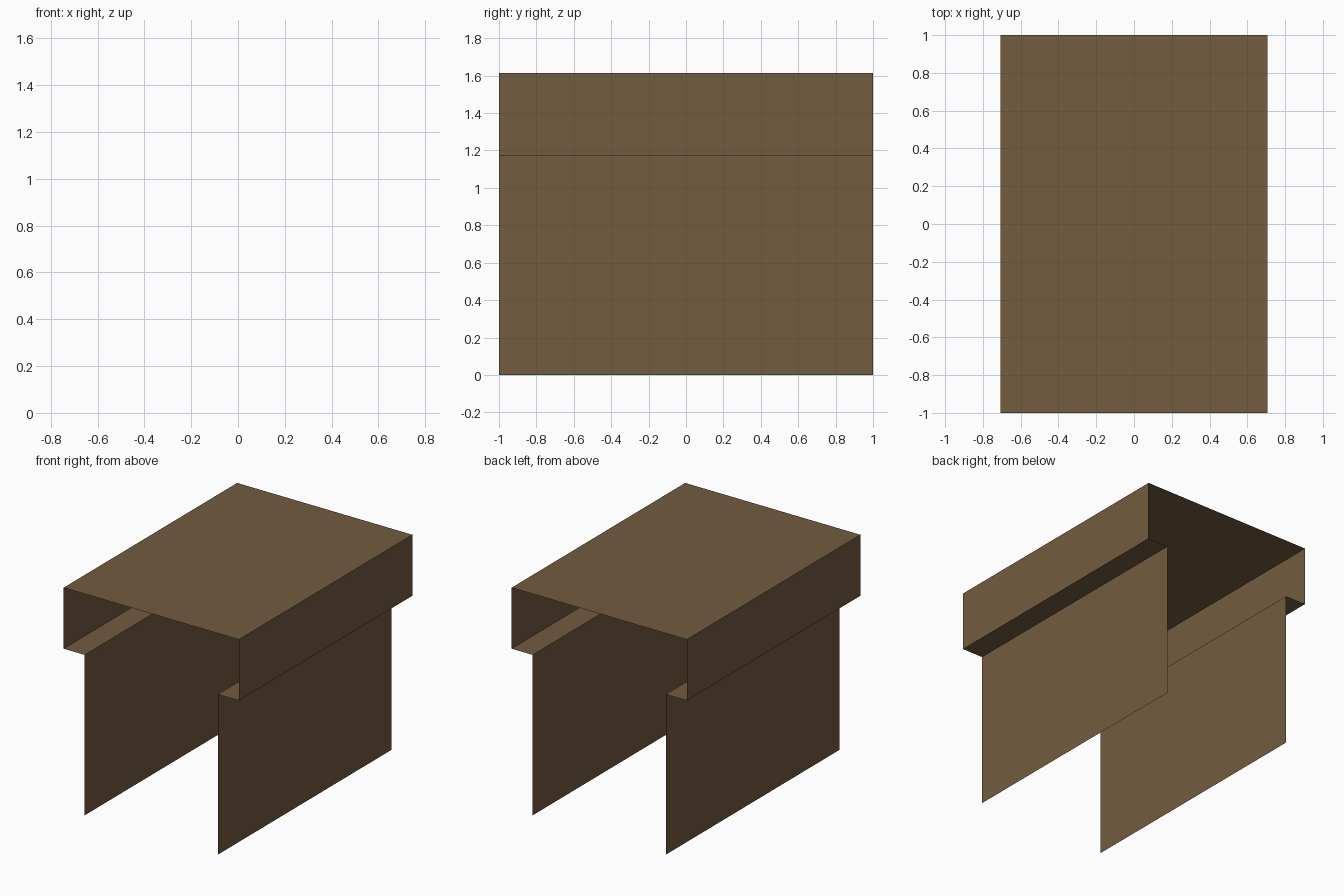
import bpy

if "Cube" in bpy.data.objects:
    bpy.data.objects.remove(bpy.data.objects["Cube"])

# Single flat brown colour
brown = bpy.data.materials.new("brown")
brown.diffuse_color = (0.17, 0.106, 0.05, 1)
brown.use_nodes = True
brown.node_tree.nodes["Principled BSDF"].inputs["Base Color"].default_value = brown.diffuse_color

HALF_LENGTH = 1.0
OUTER, INNER = 0.707, 0.537      # half widths of the cap and the side walls
LEDGE, TOP = 1.17, 1.615         # heights of the ledge and the roof


def sheet(name, profile):
    """Thin open sheet: an x-z profile swept along y."""
    n = len(profile)
    verts = [(x, y, z) for y in (-HALF_LENGTH, HALF_LENGTH) for x, z in profile]
    faces = [(i, i + 1, n + i + 1, n + i) for i in range(n - 1)]
    mesh = bpy.data.meshes.new(name)
    mesh.from_pydata(verts, [], faces)
    mesh.materials.append(brown)
    obj = bpy.data.objects.new(name, mesh)
    bpy.context.collection.objects.link(obj)
    return obj


# Channel-shaped sheet, right half mirrored from the left: wall, ledge, rim, roof
right = [(INNER, 0), (INNER, LEDGE), (OUTER, LEDGE), (OUTER, TOP)]
left = [(-x, z) for x, z in reversed(right)]
sheet("open_ended_cover", right + left)
